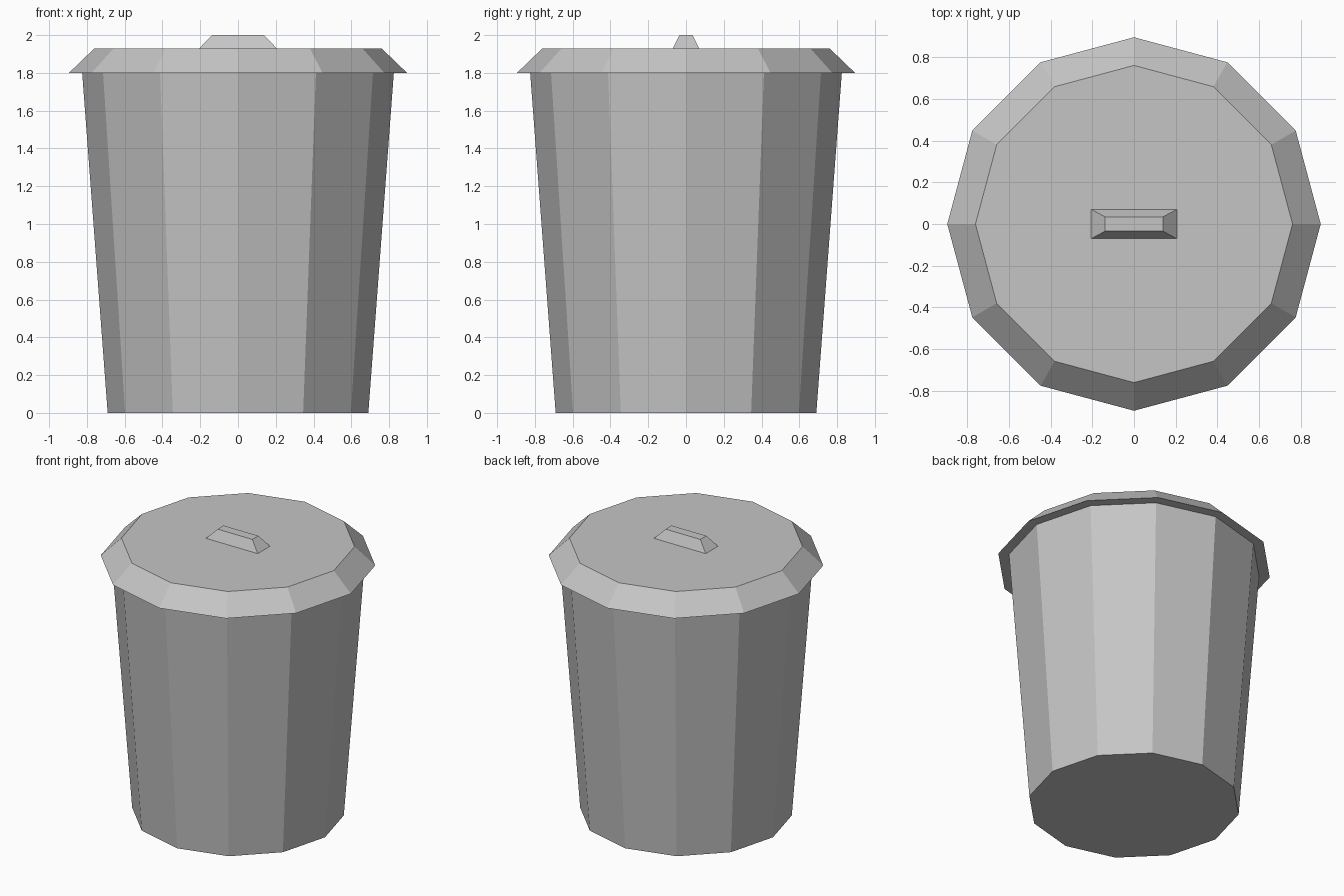
import bpy
import bmesh
from math import cos, sin, tau

cube = bpy.data.objects.get("Cube")
if cube:
    bpy.data.objects.remove(cube, do_unlink=True)

SIDES = 12
RIM_Z, LID_Z, TOP_Z = 1.8, 1.93, 2.0

# Single flat colour
grey = bpy.data.materials.new("grey_metal")
grey.use_nodes = True
colour = (0.56, 0.56, 0.56, 1)
grey.diffuse_color = colour
grey.node_tree.nodes["Principled BSDF"].inputs["Base Color"].default_value = colour


def ring(radius, z):
    return [(radius * cos(tau * i / SIDES), radius * sin(tau * i / SIDES), z)
            for i in range(SIDES)]


def rectangle(x, y, z):
    return [(-x, -y, z), (x, -y, z), (x, y, z), (-x, y, z)]


def frustum(name, lower, upper):
    """Closed flat-shaded solid between two matching outlines."""
    bm = bmesh.new()
    low = [bm.verts.new(p) for p in lower]
    high = [bm.verts.new(p) for p in upper]
    n = len(low)
    for i in range(n):
        j = (i + 1) % n
        bm.faces.new((low[i], low[j], high[j], high[i]))
    bm.faces.new(low[::-1])
    bm.faces.new(high)
    mesh = bpy.data.meshes.new(name)
    bm.to_mesh(mesh)
    bm.free()
    mesh.materials.append(grey)
    obj = bpy.data.objects.new(name, mesh)
    bpy.context.collection.objects.link(obj)
    return obj


# Tapered bin, overhanging lid and lid handle
frustum("bin_body", ring(0.69, 0), ring(0.825, RIM_Z))
frustum("lid", ring(0.895, RIM_Z), ring(0.76, LID_Z))
frustum("lid_handle", rectangle(0.205, 0.07, LID_Z), rectangle(0.138, 0.034, TOP_Z))
